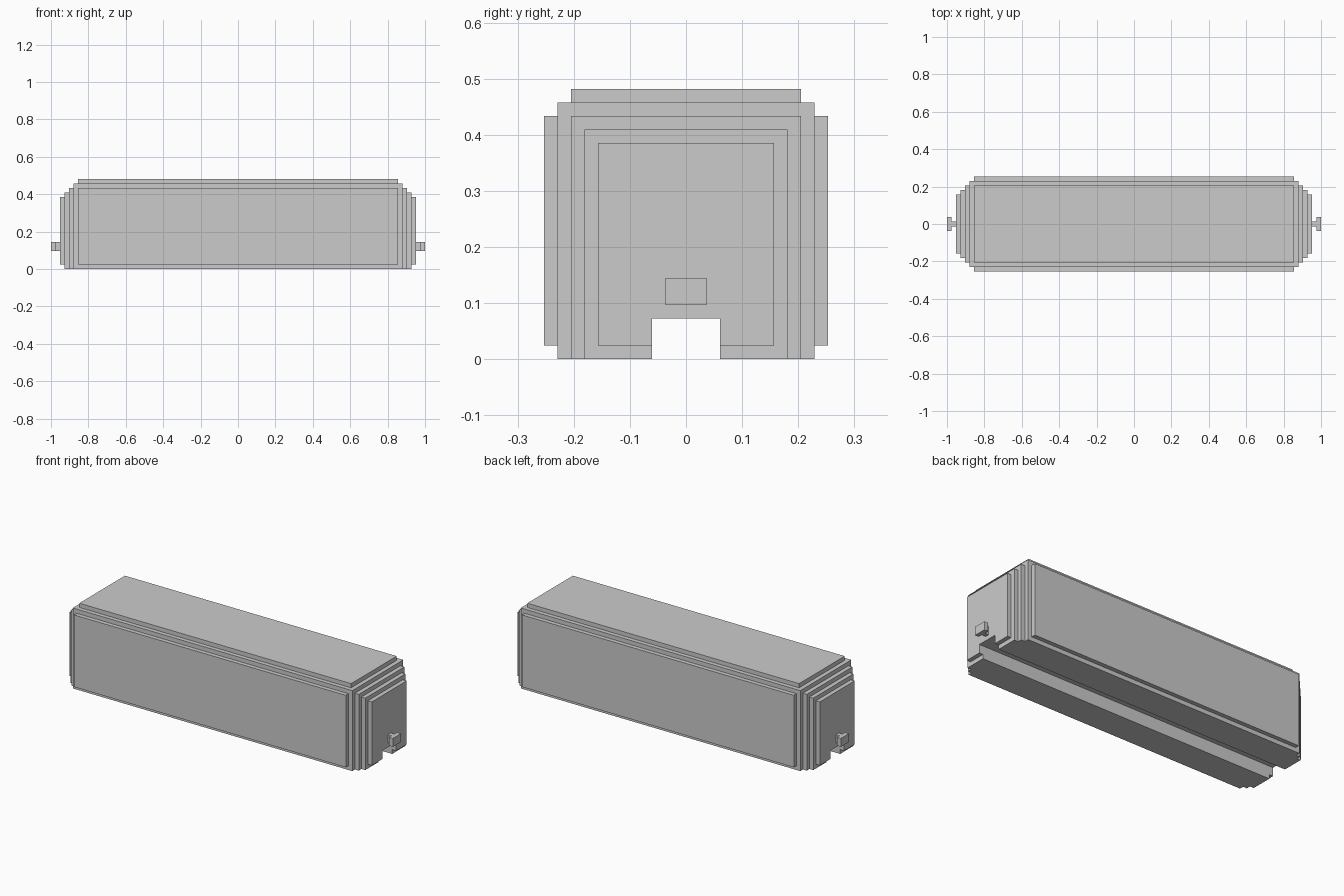
import bpy, bmesh
from mathutils import Vector

if "Cube" in bpy.data.objects:
    bpy.data.objects.remove(bpy.data.objects["Cube"])

U = 2 / 83  # one block unit


def add_box(bm, x0, x1, hy, z0, z1):
    """Box from x0 to x1, half-width hy, z0 to z1, all in block units."""
    verts = bmesh.ops.create_cube(bm, size=1)["verts"]
    for v in verts:
        v.co = Vector(((x0 + x1) / 2 + v.co.x * (x1 - x0),
                       v.co.y * 2 * hy,
                       (z0 + z1) / 2 + v.co.z * (z1 - z0))) * U


def make_object(name, boxes):
    bm = bmesh.new()
    for b in boxes:
        add_box(bm, *b)
    mesh = bpy.data.meshes.new(name)
    bm.to_mesh(mesh)
    bm.free()
    ob = bpy.data.objects.new(name, mesh)
    bpy.context.collection.objects.link(ob)
    return ob


def boolean(target, tool, operation):
    mod = target.modifiers.new(operation.title(), 'BOOLEAN')
    mod.object = tool
    mod.operation = operation
    mod.solver = 'EXACT'
    bpy.context.view_layer.objects.active = target
    bpy.ops.object.modifier_apply(modifier=mod.name)
    bpy.data.objects.remove(tool)


# Stepped body: (half length, half width, bottom, top)
steps = [
    (36.5, 9.5, 0, 19),   # main shell
    (35.5, 8.5, 0, 20),   # roof
    (35.5, 10.5, 1, 18),  # side panels
    (37.5, 8.5, 0, 18),   # end steps
    (38.5, 7.5, 0, 17),
    (39.5, 6.5, 1, 16),
]
body = None
for hx, hy, z0, z1 in steps:
    part = make_object("wagon_body", [(-hx, hx, hy, z0, z1)])
    if body is None:
        body = part
    else:
        boolean(body, part, 'UNION')

# Wheel channel running the whole length underneath
channel = make_object("channel_cutter", [(-45, 45, 2.5, -2, 3)])
boolean(body, channel, 'DIFFERENCE')
body.name = "wagon_body"

# T-shaped coupler at each end
for side, s in (("right", 1), ("left", -1)):
    stem = sorted((s * 39.5, s * 40.5))
    head = sorted((s * 40.5, s * 41.5))
    make_object("coupler_" + side, [(*stem, 0.5, 4, 6), (*head, 1.5, 4, 6)])
